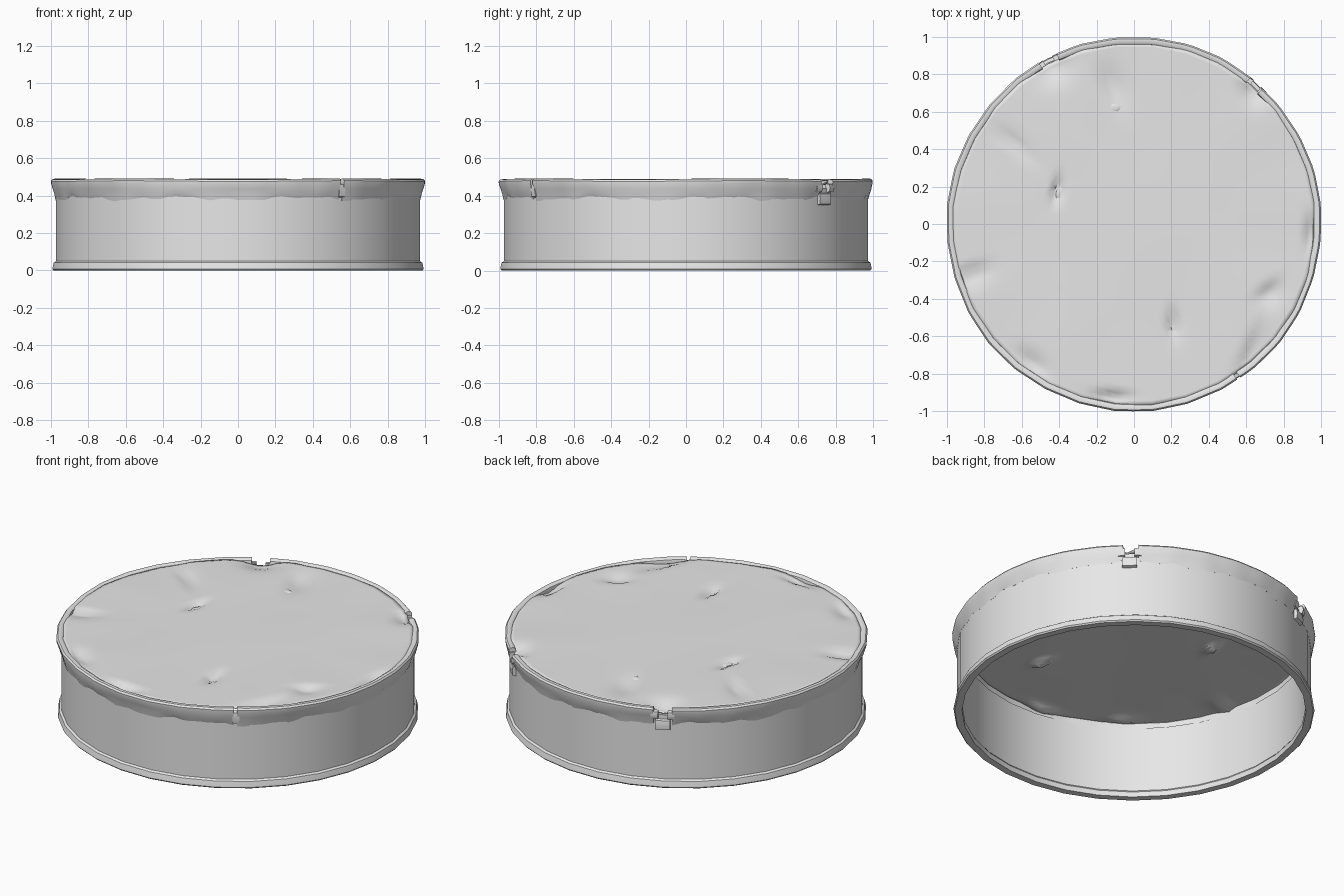
import bpy, bmesh, random
from math import sin, cos, pi, radians, exp, hypot, atan2

random.seed(4)
cube = bpy.data.objects.get("Cube")
if cube:
    bpy.data.objects.remove(cube)

grey = bpy.data.materials.new("plain grey")
grey.use_nodes = True
grey.diffuse_color = (0.8, 0.8, 0.8, 1)
grey.node_tree.nodes["Principled BSDF"].inputs["Base Color"].default_value = (0.8, 0.8, 0.8, 1)

SIDES = 32
STEP = 2 * pi / SIDES


def facet(a):
    """Radius factor that follows the flat sides of the drum."""
    return cos(STEP / 2) / cos(a - STEP * round(a / STEP))


def finish(name, bm, angle=40):
    bmesh.ops.recalc_face_normals(bm, faces=bm.faces)
    mesh = bpy.data.meshes.new(name)
    bm.to_mesh(mesh)
    bm.free()
    mesh.materials.append(grey)
    ob = bpy.data.objects.new(name, mesh)
    bpy.context.collection.objects.link(ob)
    bpy.ops.object.select_all(action="DESELECT")
    ob.select_set(True)
    bpy.context.view_layer.objects.active = ob
    bpy.ops.object.shade_smooth_by_angle(angle=radians(angle))
    return ob


def sweep(name, profile, angles, ring=False, shape=lambda a, r, z: (r, z)):
    """Sweep a closed (radius, height) profile around the drum axis."""
    bm = bmesh.new()
    loops = []
    for a in angles:
        loop = []
        for r, z in profile:
            r, z = shape(a, r, z)
            r *= facet(a)
            loop.append(bm.verts.new((r * cos(a), r * sin(a), z)))
        loops.append(loop)
    pairs = list(zip(loops, loops[1:]))
    if ring:
        pairs.append((loops[-1], loops[0]))
    n = len(profile)
    for p, q in pairs:
        for i in range(n):
            j = (i + 1) % n
            bm.faces.new((p[i], p[j], q[j], q[i]))
    if not ring:
        bm.faces.new(loops[0])
        bm.faces.new(loops[-1])
    return finish(name, bm)


def arc(start, end, count):
    return [radians(start + (end - start) * i / count) for i in range(count + 1)]


# Wooden shell, open below, and the hoop around its foot
corners = [STEP * (i + 0.5) for i in range(SIDES)]
sweep("shell", [(0.978, 0.02), (0.978, 0.44), (0.958, 0.44), (0.958, 0.02)], corners, True)
sweep("foot_hoop", [(0.978, 0.05), (0.99, 0.042), (0.993, 0.03), (0.997, 0.008),
                    (0.99, 0), (0.95, 0), (0.948, 0.03), (0.957, 0.042)], corners, True)

# Folded edge of the skin: three lengths with an uneven lower hem
collar = [(0.979, 0.385), (0.987, 0.41), (0.995, 0.435), (1.003, 0.465), (1.004, 0.48),
          (0.996, 0.49), (0.98, 0.492), (0.967, 0.484), (0.963, 0.468), (0.968, 0.39)]


def hem(a, r, z):
    if z < 0.4:
        z += 0.008 * sin(9 * a) + 0.006 * sin(23 * a + 1) + 0.004 * sin(41 * a)
    elif z > 0.46:
        z += 0.002 * sin(5 * a) - 0.002
        r += 0.002 * sin(7 * a)
    return r, z


for name, start, end in (("rear_collar", 51.5, 114.5), ("side_collar", 120.5, 303.5),
                         ("front_collar", -55.3, 46.5)):
    sweep(name, collar, arc(start, end, int((end - start) / 2.8)), False, hem)

# Loose straps and torn ends in the two wide gaps, and a tab in the narrow one
strap = [(0.978, 0.35), (0.996, 0.355), (0.999, 0.385), (0.994, 0.41), (0.972, 0.415)]
curl = [(0.972, 0.415), (0.995, 0.42), (1.003, 0.44), (0.998, 0.462), (0.972, 0.464)]
tab = [(0.975, 0.39), (0.99, 0.395), (0.997, 0.43), (0.993, 0.46), (0.965, 0.465)]
for side, mid in (("left", 48.6), ("right", 117.5)):
    sweep(side + "_gap_strap", strap, arc(mid - 2.4, mid + 2.4, 4))
    sweep(side + "_torn_end_a", curl, arc(mid - 3.8, mid - 1.5, 3))
    sweep(side + "_torn_end_b", curl, arc(mid + 1.6, mid + 3.8, 3))
sweep("front_gap_tab", tab, arc(-56.8, -54.6, 3))

# Dents in the skin: x, y, length, width, turn in degrees, depth
dents = [(-0.42, 0.18, 0.07, 0.025, 80, 0.03), (0.2, -0.54, 0.08, 0.025, 95, 0.03),
         (0.72, -0.36, 0.07, 0.05, 30, 0.025), (-0.13, 0.74, 0.12, 0.05, 110, 0.022),
         (-0.65, 0.42, 0.12, 0.03, 140, 0.02), (-0.12, -0.92, 0.09, 0.04, 0, 0.03),
         (-0.87, -0.26, 0.1, 0.04, 20, 0.025), (0.94, -0.05, 0.08, 0.04, 90, 0.03),
         (-0.55, -0.75, 0.09, 0.04, 145, 0.025), (0.62, -0.7, 0.15, 0.06, 70, 0.025),
         (0.64, 0.72, 0.06, 0.05, 0, 0.035), (-0.44, 0.85, 0.08, 0.06, 25, 0.04)]


def skin_height(x, y):
    z = 0.48 + 0.002 * sin(6 * x + 1) * cos(5 * y)
    rim = hypot(x, y)
    z += 0.003 * sin(11 * atan2(y, x)) * max(0, rim - 0.5)
    for dx, dy, length, width, turn, depth in dents:
        t = radians(turn)
        u = (x - dx) * cos(t) + (y - dy) * sin(t)
        v = (y - dy) * cos(t) - (x - dx) * sin(t)
        # One flank of every dent is steeper, like a crease
        side = 0.6 if v > 0 else 1.5
        z -= depth * exp(-(u / length) ** 2 - (v / (width * side)) ** 2)
    return z


# Battered skin stretched across the top
bm = bmesh.new()
around, rings = 128, 44
hub = bm.verts.new((0, 0, skin_height(0, 0)))
last = None
for k in range(1, rings + 1):
    ring = []
    for i in range(around):
        a = 2 * pi * i / around
        r = 0.972 * facet(a) * k / rings
        x, y = r * cos(a), r * sin(a)
        ring.append(bm.verts.new((x, y, skin_height(x, y))))
    for i in range(around):
        j = (i + 1) % around
        if last:
            bm.faces.new((last[i], ring[i], ring[j], last[j]))
        else:
            bm.faces.new((hub, ring[i], ring[j]))
    last = ring
skin = finish("drum_skin", bm, 50)
solid = skin.modifiers.new("thickness", "SOLIDIFY")
solid.thickness = 0.006
solid.offset = 0

# Small raised flaps beside the deepest dents
for name, x, y, turn in (("flap_one", -0.39, 0.17, 60), ("flap_two", -0.11, 0.62, 0),
                         ("flap_three", -0.62, 0.4, 130)):
    bm = bmesh.new()
    bmesh.ops.create_uvsphere(bm, u_segments=10, v_segments=6, radius=0.04)
    for v in bm.verts:
        lx, ly = v.co.x, v.co.y * 0.6
        t = radians(turn)
        v.co.x = x + lx * cos(t) - ly * sin(t)
        v.co.y = y + lx * sin(t) + ly * cos(t)
        v.co.z = skin_height(x, y) + v.co.z * 0.15
    finish(name, bm, 50)
